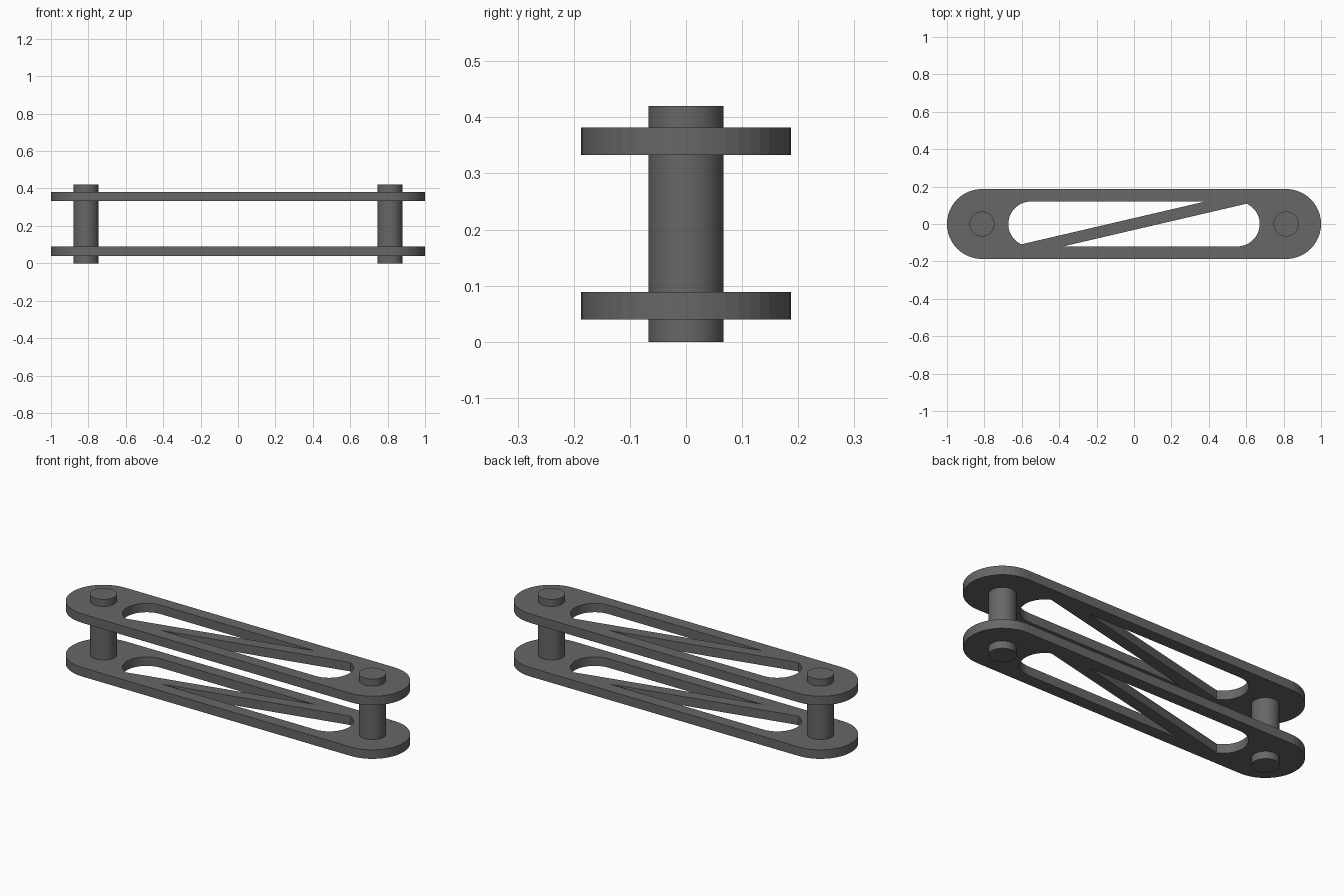
import bpy, bmesh, math

if "Cube" in bpy.data.objects:
    bpy.data.objects.remove(bpy.data.objects["Cube"])

grey = bpy.data.materials.new("dark grey")
grey.diffuse_color = (0.135, 0.135, 0.135, 1)
grey.use_nodes = True
grey.node_tree.nodes["Principled BSDF"].inputs["Base Color"].default_value = grey.diffuse_color

END_X, END_R = 0.813, 0.187      # rounded plate ends
SLOT_X, SLOT_R = 0.552, 0.12     # rounded window ends
PIN_R, PIN_H = 0.067, 0.42
PLATE_T = 0.049


def arc(cx, r, a0, a1, n):
    angles = [math.radians(a0 + (a1 - a0) * i / n) for i in range(n + 1)]
    return [(cx + r * math.cos(a), r * math.sin(a)) for a in angles]


def rotated(points):
    return [(-x, -y) for x, y in points]


def finish(name, bm, z):
    bmesh.ops.remove_doubles(bm, verts=bm.verts, dist=1e-5)
    bmesh.ops.recalc_face_normals(bm, faces=bm.faces)
    mesh = bpy.data.meshes.new(name)
    bm.to_mesh(mesh)
    bm.free()
    mesh.materials.append(grey)
    ob = bpy.data.objects.new(name, mesh)
    ob.location.z = z
    bpy.context.collection.objects.link(ob)
    return ob


# Plate outline and the two windows left either side of the diagonal brace
half = arc(END_X, END_R, -90, 90, 24)
outline = half + rotated(half)
window = arc(-SLOT_X, SLOT_R, 245, 90, 20) + [(0.38, SLOT_R)]
loops = [outline, window, rotated(window)]


def plate(name, z_mid):
    curve = bpy.data.curves.new(name + "_profile", 'CURVE')
    curve.dimensions = '2D'
    curve.fill_mode = 'BOTH'
    curve.extrude = PLATE_T / 2
    for pts in loops:
        spline = curve.splines.new('POLY')
        spline.points.add(len(pts) - 1)
        for p, (x, y) in zip(spline.points, pts):
            p.co = (x, y, 0, 1)
        spline.use_cyclic_u = True
    temp = bpy.data.objects.new(name + "_profile", curve)
    bpy.context.collection.objects.link(temp)
    deps = bpy.context.evaluated_depsgraph_get()
    mesh = bpy.data.meshes.new_from_object(temp.evaluated_get(deps))
    bm = bmesh.new()
    bm.from_mesh(mesh)
    bpy.data.objects.remove(temp)
    bpy.data.meshes.remove(mesh)
    for f in bm.faces:
        f.smooth = False
        f.material_index = 0
    finish(name, bm, z_mid)


plate("lower_plate", 0.0645)
plate("upper_plate", 0.3575)

# Pins through both plates
for name, x in (("left_pin", -END_X), ("right_pin", END_X)):
    bm = bmesh.new()
    bmesh.ops.create_cone(bm, cap_ends=True, segments=48, radius1=PIN_R,
                          radius2=PIN_R, depth=PIN_H)
    pin = finish(name, bm, PIN_H / 2)
    pin.location.x = x
